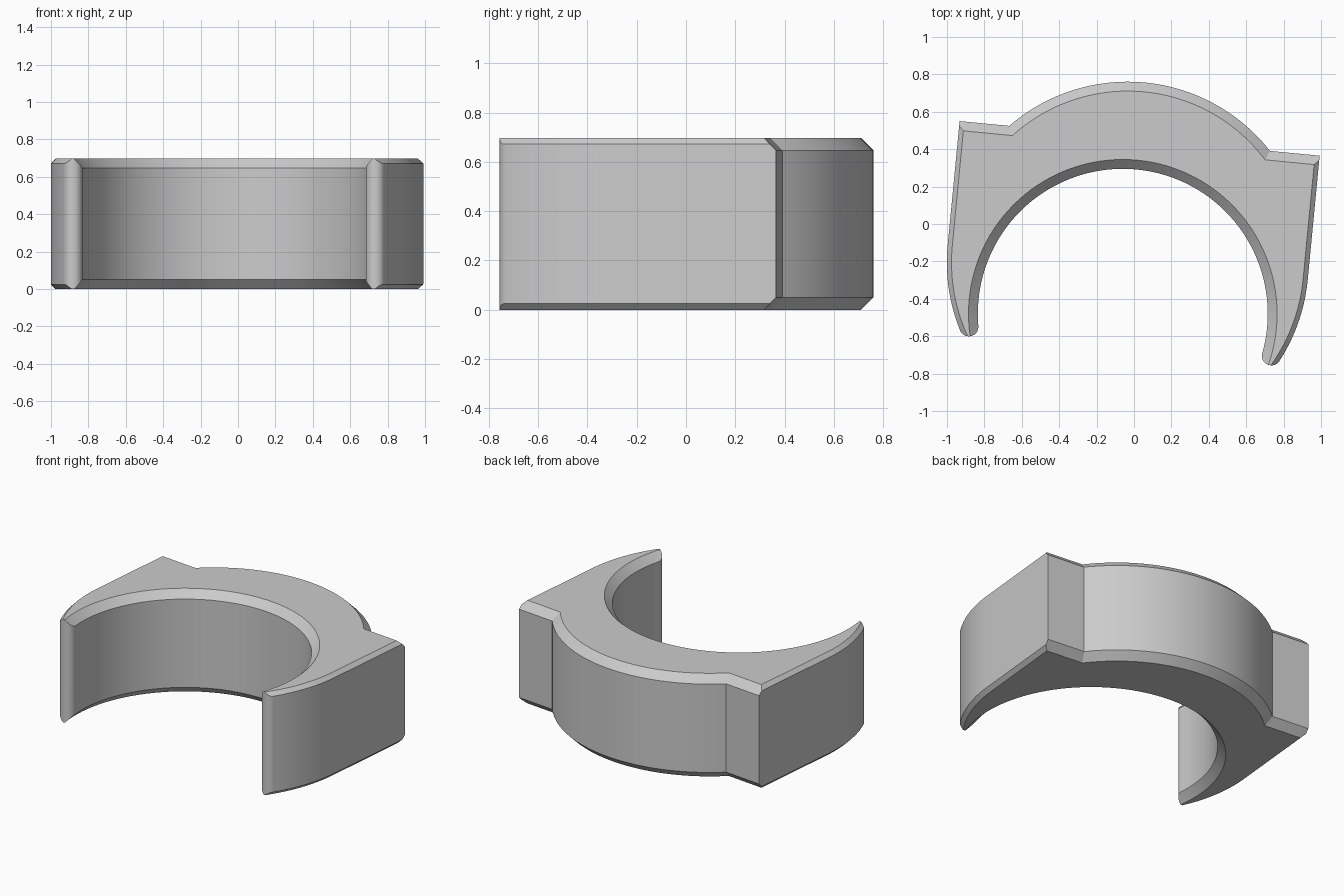
import bpy, bmesh
from math import sin, cos, pi, asin, atan2, radians
from mathutils import Matrix

cube = bpy.data.objects.get("Cube")
if cube:
    bpy.data.objects.remove(cube, do_unlink=True)

HEIGHT = 0.697
HOLE = 0.775                 # bore radius, bore centre is the local origin
WIDTH = 0.967                # half width, also the radius of the outer arcs
ARC_Y = 0.275                # centre of the outer arcs
LEDGE = 0.942                # back ledge position
BIG, SMALL = 0.05, 0.025     # chamfers
TIP_X, TIP_Y, TIP_R = 0.8126, -0.148, 0.051

placement = Matrix.Translation((-0.06, -0.48, 0)) @ Matrix.Rotation(radians(-5.49), 4, "Z")

grey = bpy.data.materials.new("plain grey")
grey.use_nodes = True
colour = (0.6, 0.6, 0.6, 1)
grey.diffuse_color = colour
grey.node_tree.nodes["Principled BSDF"].inputs["Base Color"].default_value = colour


def arc(x, y, r, start, end, steps):
    angles = [start + (end - start) * i / steps for i in range(steps + 1)]
    return [(x + r * cos(a), y + r * sin(a)) for a in angles]


def loft(name, levels):
    """Closed solid through outlines of equal point count: [(outline, z), ...]"""
    bm = bmesh.new()
    rings = [[bm.verts.new((x, y, z)) for x, y in pts] for pts, z in levels]
    n = len(rings[0])
    for low, high in zip(rings, rings[1:]):
        for i in range(n):
            j = (i + 1) % n
            bm.faces.new((low[i], low[j], high[j], high[i]))
    bm.faces.new(rings[0][::-1])
    bm.faces.new(rings[-1])
    bmesh.ops.recalc_face_normals(bm, faces=bm.faces)
    bm.transform(placement)
    mesh = bpy.data.meshes.new(name)
    bm.to_mesh(mesh)
    bm.free()
    mesh.materials.append(grey)
    obj = bpy.data.objects.new(name, mesh)
    bpy.context.collection.objects.link(obj)
    return obj


def outline(back, side):
    """Body outline, inset separately along the back and along the sides."""
    radius, half, ledge = WIDTH - back, WIDTH - side, LEDGE - back
    a = asin((ledge - ARC_Y) / radius)
    crown = arc(0, ARC_Y, radius, a, pi - a, 48)
    belly = arc(0, ARC_Y, half, pi, 2 * pi, 72)
    return crown + [(-half, ledge)] + belly + [(half, ledge)]


def circle(r):
    return arc(0, 0, r, 0, 2 * pi, 128)[:-1]


def apply_boolean(target, cutter, operation):
    cutter.hide_render = True
    mod = target.modifiers.new(operation.lower(), "BOOLEAN")
    mod.operation = operation
    mod.solver = "EXACT"
    mod.object = cutter
    bpy.ops.object.select_all(action="DESELECT")
    target.select_set(True)
    bpy.context.view_layer.objects.active = target
    bpy.ops.object.modifier_apply(modifier=mod.name)
    bpy.data.objects.remove(cutter, do_unlink=True)


# Body with wide back chamfers and narrow side chamfers
full = outline(0, 0)
mid = outline(BIG - SMALL, 0)
cap = outline(BIG, SMALL)
clip = loft("clip_body", [(cap, 0), (mid, SMALL), (full, BIG),
                          (full, HEIGHT - BIG), (mid, HEIGHT - SMALL), (cap, HEIGHT)])

# Bore, flared at both ends
flare = circle(HOLE + 2 * BIG)
bore = loft("bore_cutter", [(flare, -BIG), (circle(HOLE), BIG),
                            (circle(HOLE), HEIGHT - BIG), (flare, HEIGHT + BIG)])
apply_boolean(clip, bore, "DIFFERENCE")

# Rounded leg tips
inner = atan2(TIP_Y, TIP_X) + pi
outer = atan2(TIP_Y - ARC_Y, TIP_X) + 2 * pi
half_keep = arc(TIP_X, TIP_Y, TIP_R, inner, outer, 20)
half_keep += [(TIP_X + cos(outer), TIP_Y + sin(outer)), (2, 2)]
keep = [(0, 0)] + half_keep + [(-x, y) for x, y in reversed(half_keep)]
tips = loft("tip_keeper", [(keep, -1), (keep, 2)])
apply_boolean(clip, tips, "INTERSECT")

# Smooth curves, crisp chamfer edges
clip.select_set(True)
bpy.context.view_layer.objects.active = clip
bpy.ops.object.shade_smooth_by_angle(angle=radians(25))
